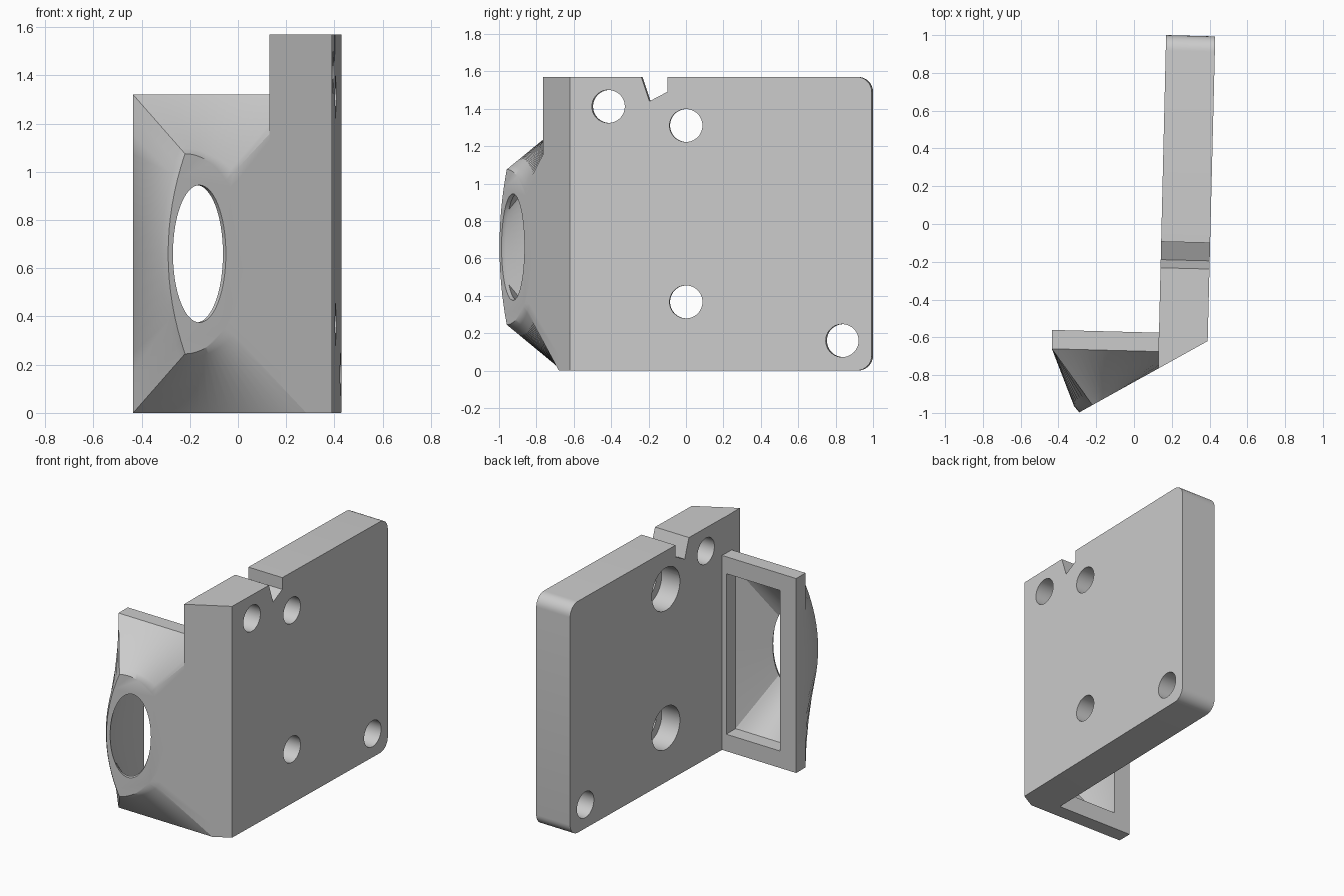
import bpy, bmesh, math
from mathutils import Vector, Matrix

if "Cube" in bpy.data.objects:
    bpy.data.objects.remove(bpy.data.objects["Cube"])

grey = bpy.data.materials.new("plain grey")
grey.diffuse_color = (0.6, 0.6, 0.6, 1)
grey.use_nodes = True
grey.node_tree.nodes["Principled BSDF"].inputs["Base Color"].default_value = grey.diffuse_color

TILT = -0.0249                      # plate is turned slightly about z
NORMAL = Vector((1, TILT, 0)).normalized()


def make(name, bm):
    bmesh.ops.recalc_face_normals(bm, faces=bm.faces)
    me = bpy.data.meshes.new(name)
    bm.to_mesh(me)
    bm.free()
    ob = bpy.data.objects.new(name, me)
    bpy.context.collection.objects.link(ob)
    me.materials.append(grey)
    return ob


def loft(rings):
    """Closed solid through rings with equal point counts."""
    bm = bmesh.new()
    vs = [[bm.verts.new(p) for p in r] for r in rings]
    n = len(vs[0])
    for a, b in zip(vs, vs[1:]):
        for i in range(n):
            j = (i + 1) % n
            bm.faces.new((a[i], a[j], b[j], b[i]))
    bm.faces.new(vs[0])
    bm.faces.new(vs[-1])
    return bm


def prism(points, z0, z1):
    return loft([[(x, y, z) for x, y in points] for z in (z0, z1)])


def select(ob):
    bpy.ops.object.select_all(action='DESELECT')
    ob.select_set(True)
    bpy.context.view_layer.objects.active = ob


def cut(ob, cutter):
    mod = ob.modifiers.new("cut", 'BOOLEAN')
    mod.operation = 'DIFFERENCE'
    mod.solver = 'EXACT'
    mod.object = cutter
    cutter.hide_render = True
    select(ob)
    bpy.ops.object.modifier_apply(modifier=mod.name)
    bpy.data.objects.remove(cutter, do_unlink=True)


def smooth(ob):
    select(ob)
    bpy.ops.object.shade_smooth_by_angle(angle=math.radians(30))


def right_face(y, z):
    return Vector((0.39 + 0.0249 * (y + 0.62), y, z))


def bore(y, z, r, start, end):
    """Cylinder along the plate normal, measured from the right face."""
    bm = bmesh.new()
    mid = right_face(y, z) + NORMAL * (start + end) / 2
    rot = Vector((0, 0, 1)).rotation_difference(NORMAL).to_matrix().to_4x4()
    bmesh.ops.create_cone(bm, cap_ends=True, segments=48, radius1=r, radius2=r,
                          depth=abs(end - start), matrix=Matrix.Translation(mid) @ rot)
    return make("bore_cutter", bm)


# Mounting plate with two rounded rear corners
bm = prism([(0.17, 1.0), (0.43, 0.993), (0.39, -0.62), (0.283, -0.6795), (0.13, -0.675)], 0, 1.57)
ends = [e for e in bm.edges if all(v.co.y > 0.95 for v in e.verts)
        and abs(e.verts[0].co.z - e.verts[1].co.z) < 0.01]
bmesh.ops.bevel(bm, geom=ends, offset=0.08, segments=8, profile=0.5, affect='EDGES')
plate = make("mounting_plate", bm)

# Screw holes, two of them counterbored from the left face
for y, z in ((-0.415, 1.412), (0, 1.31), (0, 0.367), (0.835, 0.16)):
    cut(plate, bore(y, z, 0.088, 0.2, -0.6))
for z in (1.31, 0.367):
    cut(plate, bore(0, z, 0.145, -0.12, -0.5))

# Notch in the top edge
notch = [(-0.255, 1.62), (-0.195, 1.44), (-0.10, 1.49), (-0.10, 1.62)]
cut(plate, make("notch_cutter", loft(
    [[right_face(y, z) + NORMAL * d for y, z in notch] for d in (0.2, -0.6)])))
smooth(plate)

# Slanted front edge of the plate above the nozzle
make("plate_front_wedge", prism(
    [(0.13, -0.7643), (0.283, -0.6794), (0.283, -0.6), (0.13, -0.6)], 1.12, 1.57))

# Nozzle: rectangular frame lofted to a rounded rim on the slanted plane
K = 16
ZC = 0.66


def slant(x):
    return -0.62 + 0.555 * (x - 0.39)


def base(x):
    return -0.672 - 0.026 * x


def rectangle(x0, x1, z0, z1):
    c = [(x0, z0), (x0, z1), (x1, z1), (x1, z0)]
    out = []
    for s in range(4):
        (ax, az), (bx, bz) = c[s], c[(s + 1) % 4]
        out += [(ax + (bx - ax) * i / K, az + (bz - az) * i / K) for i in range(K)]
    return out


def rim_point(side, t):
    if side == 0:                   # shallow bow on the left
        u = 2 * t - 1
        return -0.22 - 0.07 * (1 - u * u), ZC + 0.415 * u
    a0, a1 = ((90, 47), (47, -47), (-47, -90))[side - 1]
    a = math.radians(a0 + (a1 - a0) * t)
    return -0.22 + 0.25 * math.cos(a), ZC + 0.415 * math.sin(a)


outer = rectangle(-0.435, 0.283, 0, 1.32)
back = [Vector((x, base(x) + 0.1, z)) for x, z in outer]
front = [Vector((x, base(x), z)) for x, z in outer]
rim = [Vector((x, slant(x), z)) for x, z in
       (rim_point(s, i / K) for s in range(4) for i in range(K))]
shoulder = [a.lerp(b, 0.9) for a, b in zip(front, rim)]
for i in range(K):                  # slight bulge behind the left rim
    shoulder[i].x -= 0.013 * (1 - (2 * i / K - 1) ** 2)
nozzle = make("nozzle", loft([back, front, shoulder, rim]))

# Hollow inside, from the rear opening to the oval outlet
inner = rectangle(-0.31, 0.10, 0.115, 1.205)
angles = [math.radians(225 - 90 * i / K) for i in range(4 * K)]
oval = [(-0.16 + 0.11 * math.cos(a), ZC + 0.285 * math.sin(a)) for a in angles]
out = Vector((0.485, -0.874, 0))
rings = [[Vector((x, base(x) + d, z)) for x, z in inner] for d in (0.2, 0)]
rings += [[Vector((x, slant(x), z)) + out * d for x, z in oval] for d in (-0.025, 0.04)]
cut(nozzle, make("hollow_cutter", loft(rings)))
smooth(nozzle)
